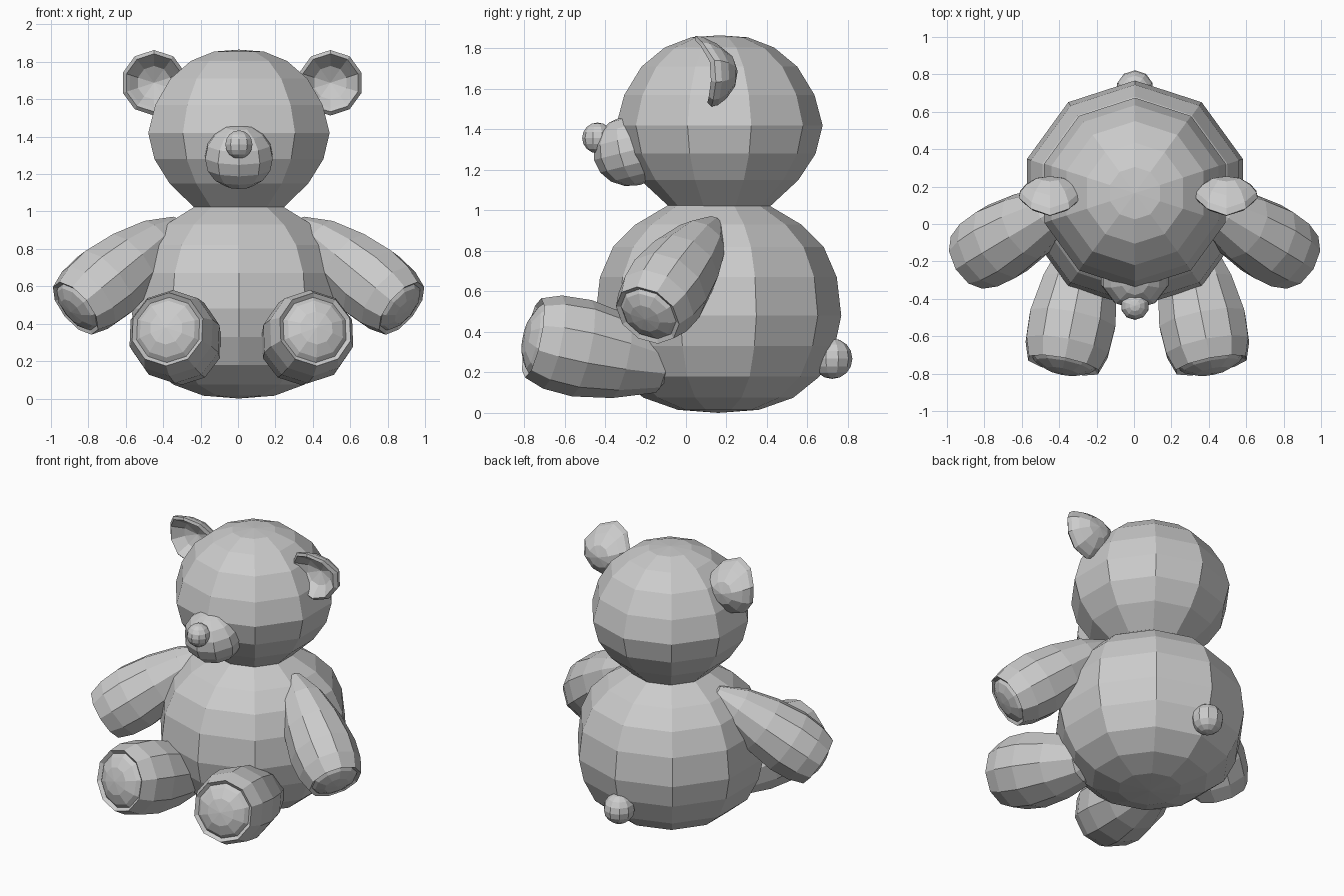
import bpy, bmesh, math
from mathutils import Vector

if "Cube" in bpy.data.objects:
    bpy.data.objects.remove(bpy.data.objects["Cube"])


def revolve(name, profile, loc, axis=(0, 0, 1), mirror=False, fold=None, shift=.005, sides=10):
    """Lathe a (radius, distance along axis) profile into a flat-shaded solid."""
    bm = bmesh.new()
    q = Vector(axis).normalized().to_track_quat('Z', 'Y')
    loc = Vector(loc)

    def place(p):
        v = q @ Vector(p)
        if fold:
            v.y -= (fold[0] if v.z > 0 else fold[1]) * v.z ** 2
        return bm.verts.new(v + loc)

    angs = [math.pi / 2 + math.tau * k / sides for k in range(sides)]
    rings = []
    for r, t in profile:
        if r == 0:
            rings.append([place((0, 0, t))] * sides)
        else:
            rings.append([place((r * math.cos(a), r * math.sin(a), t)) for a in angs])
    for a, b in zip(rings, rings[1:]):
        for i in range(sides):
            j = (i + 1) % sides
            bm.faces.new(list(dict.fromkeys((a[i], a[j], b[j], b[i]))))
    bmesh.ops.recalc_face_normals(bm, faces=bm.faces)
    me = bpy.data.meshes.new(name)
    bm.to_mesh(me)
    bm.free()
    ob = bpy.data.objects.new(name, me)
    ob.location.x = shift
    bpy.context.collection.objects.link(ob)
    if mirror:
        ob.modifiers.new("mirror", 'MIRROR')
    return ob


def ball(r, steps, depth=None):
    """Half-circle profile for a sphere or spheroid."""
    d = depth or r
    pts = [(r * math.sin(math.pi * k / steps), -d * math.cos(math.pi * k / steps))
           for k in range(1, steps)]
    return [(0, -d)] + pts + [(0, d)]


# torso and head
revolve("body", [(0, 0), (.2, .015), (.37, .075), (.5, .18), (.575, .33), (.607, .48),
                 (.585, .67), (.52, .82), (.41, .93), (.25, 1.025), (0, 1.05)], (0, .16, 0))
revolve("head", [(0, 1.0), (.25, 1.02), (.39, 1.15), (.475, 1.28), (.51, 1.42), (.47, 1.57),
                 (.385, 1.71), (.27, 1.805), (.14, 1.855), (0, 1.865)], (0, .165, 0))

# muzzle, nose and tail
revolve("muzzle", ball(.19, 8, .175), (0, -.27, 1.295), (0, -.25, 1))
revolve("nose", ball(.076, 8), (0, -.437, 1.358))
revolve("tail", ball(.1, 8), (0, .722, .268))

# cupped ears, folded forward at the top
ear = [(0, .13), (.075, .122), (.135, .09), (.168, .055), (.175, .025),
       (.155, 0), (.135, .015), (.09, .055), (0, .075)]
for side, x in (("left", .489), ("right", -.454)):
    revolve("ear_" + side, ear, (x, .125, 1.688), (0, 1, 0), fold=(3.4, .8))

# arms with domed paw pads (distance runs from the paw inward)
revolve("arms", [(0, -.035), (.08, -.028), (.135, -.005), (.15, .012), (.172, 0), (.205, .1),
                 (.215, .23), (.19, .42), (.135, .62), (.05, .78), (0, .8)],
        (.872, -.19, .482), (-.70, .42, .575), mirror=True, shift=.003)

# legs with domed foot pads
revolve("legs", [(0, -.045), (.09, -.035), (.155, -.005), (.178, .018), (.2, 0), (.235, .1),
                 (.243, .25), (.21, .45), (.14, .66), (0, .74)],
        (.395, -.755, .37), (-.19, .95, -.2), mirror=True, shift=.018)
